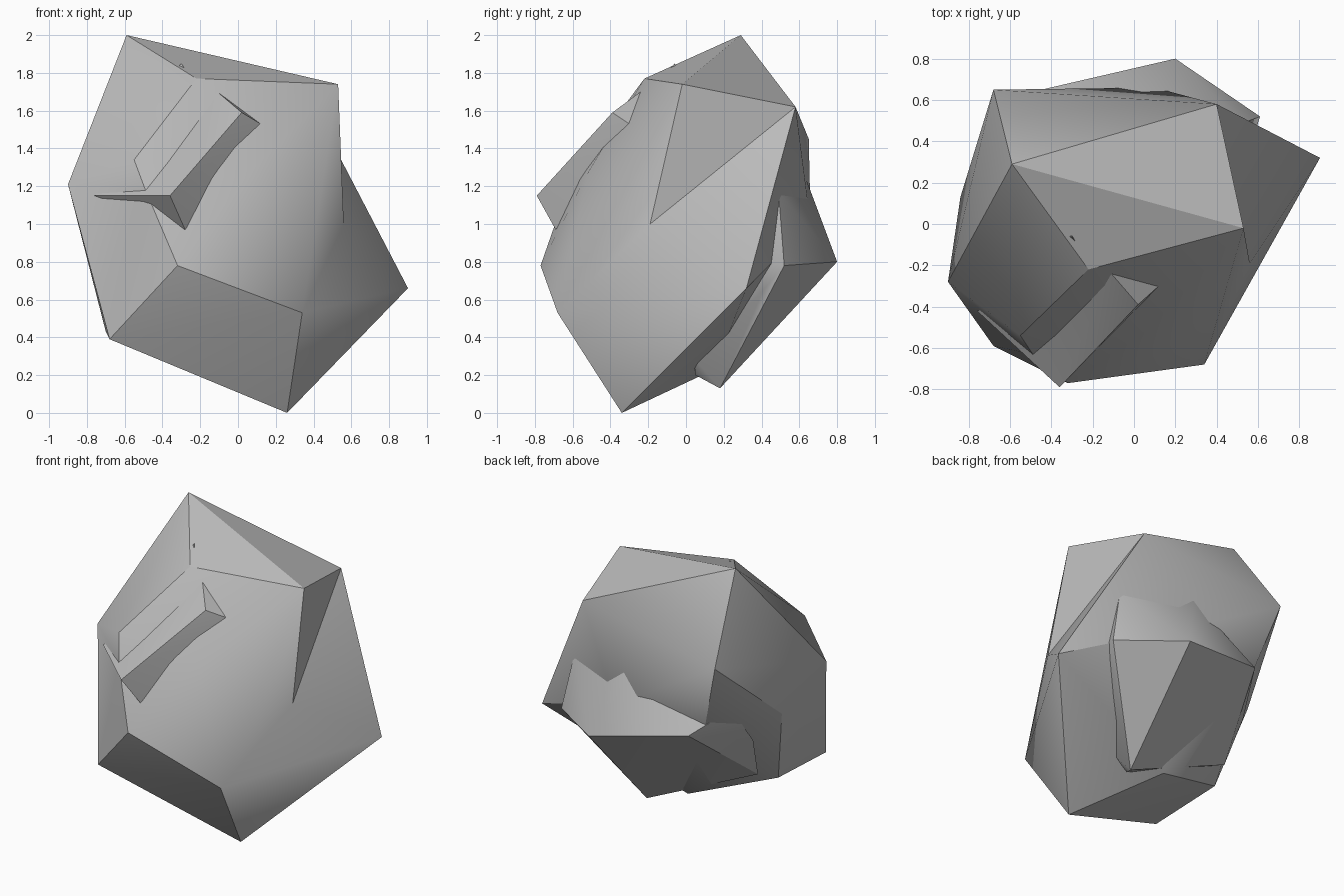
import bpy, bmesh, math

cube = bpy.data.objects.get("Cube")
if cube:
    bpy.data.objects.remove(cube, do_unlink=True)

grey = bpy.data.materials.new("stone_grey")
grey.use_nodes = True
colour = (0.5, 0.5, 0.5, 1)
grey.diffuse_color = colour
grey.node_tree.nodes["Principled BSDF"].inputs["Base Color"].default_value = colour


def rock(name, corners, dents=()):
    """Faceted stone around its corners; each dent folds one edge in to a point."""
    bm = bmesh.new()
    verts = {key: bm.verts.new(co) for key, co in corners.items()}
    hull = bmesh.ops.convex_hull(bm, input=bm.verts[:])
    unused = {v for v in hull["geom_interior"] if isinstance(v, bmesh.types.BMVert)}
    for a, b, point in dents:
        edge = bm.edges.get((verts[a], verts[b]))
        if edge is None:
            continue
        ends = [verts[a], verts[b]]
        sides = [v for f in edge.link_faces for v in f.verts if v not in ends]
        bmesh.ops.delete(bm, geom=[edge], context='EDGES')
        middle = bm.verts.new(point)
        for end in ends:
            for side in sides:
                bm.faces.new((end, side, middle))
    bmesh.ops.delete(bm, geom=[v for v in unused if v.is_valid], context='VERTS')
    bmesh.ops.recalc_face_normals(bm, faces=bm.faces[:])
    mesh = bpy.data.meshes.new(name)
    bm.to_mesh(mesh)
    bm.free()
    mesh.materials.append(grey)
    obj = bpy.data.objects.new(name, mesh)
    bpy.context.collection.objects.link(obj)
    bpy.ops.object.select_all(action='DESELECT')
    obj.select_set(True)
    bpy.context.view_layer.objects.active = obj
    bpy.ops.object.shade_smooth_by_angle(angle=math.radians(30))
    return obj


# Main boulder, with one hollow flank
rock("boulder", {
    "peak": (-0.59, 0.29, 2.0),
    "top_left": (0.53, -0.02, 1.74),
    "top_front": (-0.22, -0.22, 1.77),
    "top_back": (0.40, 0.58, 1.62),
    "back": (-0.68, 0.65, 1.45),
    "back_bulge": (0.10, 0.66, 1.0),
    "back_right": (-0.49, 0.52, 0.82),
    "back_low": (-0.12, 0.15, 0.23),
    "right": (-0.90, -0.28, 1.21),
    "right_back": (-0.84, 0.13, 0.98),
    "ledge_top": (-0.55, -0.54, 1.34),
    "ledge_low": (-0.49, -0.63, 1.18),
    "brow": (0.06, -0.52, 1.27),
    "front": (-0.32, -0.77, 0.78),
    "front_left": (0.34, -0.68, 0.53),
    "left": (0.90, 0.32, 0.66),
    "low_front": (-0.68, -0.59, 0.39),
    "low_right": (-0.70, -0.03, 0.43),
    "foot": (0.26, -0.34, 0.0),
}, dents=[("top_left", "left", (0.56, -0.19, 1.0))])

# Slab clinging to the back
rock("back_slab", {
    "ridge_left": (0.53, 0.49, 1.17),
    "ridge_mid": (0.035, 0.635, 1.24),
    "ridge_right": (-0.65, 0.42, 1.07),
    "outer_left": (0.61, 0.52, 0.78),
    "inner_left": (0.575, 0.41, 0.81),
    "inner_low": (0.52, 0.41, 0.65),
    "outer_mid": (0.20, 0.80, 0.80),
    "outer_right": (-0.47, 0.645, 0.92),
    "side_right": (-0.70, 0.25, 0.80),
    "low_right": (-0.65, 0.125, 0.50),
    "low_tip": (0.18, 0.18, 0.13),
    "low_inner": (0.20, 0.04, 0.29),
    "low_notch": (0.10, 0.05, 0.20),
})

# Jutting shelf across the front
rock("front_shelf", {
    "upper_end": (-0.11, -0.24, 1.70),
    "left_end": (0.12, -0.30, 1.53),
    "ridge_top": (0.02, -0.39, 1.59),
    "ridge_low": (-0.36, -0.79, 1.15),
    "right_tip": (-0.76, -0.42, 1.15),
    "underside": (-0.28, -0.69, 0.97),
})

# Tiny chip near the top
rock("top_chip", {
    "a": (-0.32, -0.06, 1.83),
    "b": (-0.28, -0.09, 1.82),
    "c": (-0.30, -0.06, 1.85),
    "d": (-0.30, -0.04, 1.80),
})
